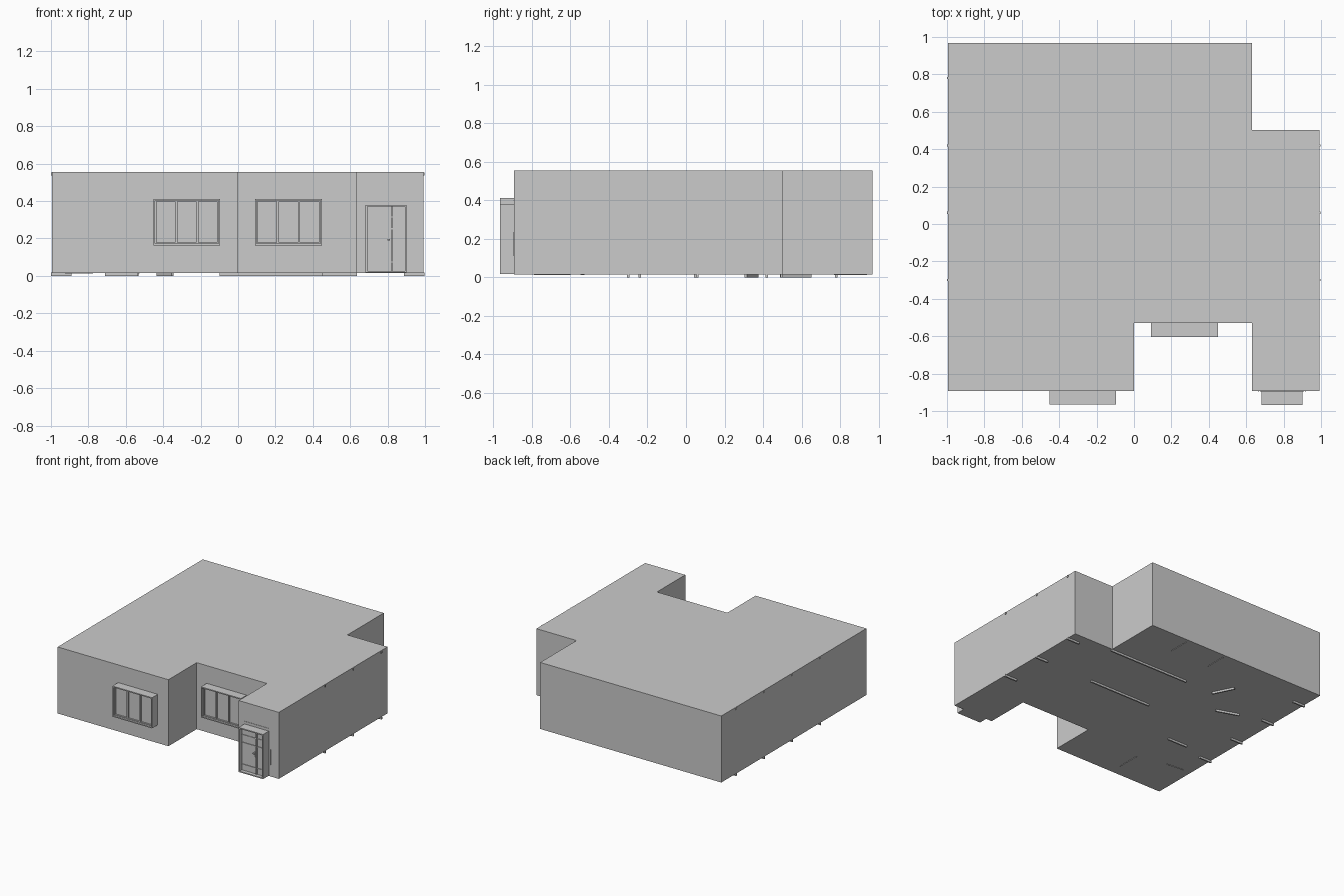
import bpy
import bmesh
from math import atan2, hypot
from mathutils import Vector

if "Cube" in bpy.data.objects:
    bpy.data.objects.remove(bpy.data.objects["Cube"])


def box(name, x0, x1, y0, y1, z0, z1, turn=0.0):
    """Box between limits, optionally turned about its vertical centre line."""
    bm = bmesh.new()
    bmesh.ops.create_cube(bm, size=1)
    bmesh.ops.scale(bm, vec=Vector((x1 - x0, y1 - y0, z1 - z0)), verts=bm.verts)
    me = bpy.data.meshes.new(name)
    bm.to_mesh(me)
    bm.free()
    ob = bpy.data.objects.new(name, me)
    ob.location = ((x0 + x1) / 2, (y0 + y1) / 2, (z0 + z1) / 2)
    ob.rotation_euler.z = turn
    bpy.context.collection.objects.link(ob)
    return ob


def prism(name, outline, z0, z1):
    """Vertical extrusion of a floor outline."""
    bm = bmesh.new()
    face = bm.faces.new([bm.verts.new((x, y, z0)) for x, y in outline])
    new = bmesh.ops.extrude_face_region(bm, geom=[face])["geom"]
    bmesh.ops.translate(bm, vec=(0, 0, z1 - z0),
                        verts=[v for v in new if isinstance(v, bmesh.types.BMVert)])
    bmesh.ops.recalc_face_normals(bm, faces=bm.faces)
    me = bpy.data.meshes.new(name)
    bm.to_mesh(me)
    bm.free()
    bpy.context.collection.objects.link(bpy.data.objects.new(name, me))


def frame(name, x0, x1, y0, y1, z0, z1, t):
    """Four bars around an opening."""
    box(name + "_left", x0, x0 + t, y0, y1, z0, z1)
    box(name + "_right", x1 - t, x1, y0, y1, z0, z1)
    box(name + "_top", x0 + t, x1 - t, y0, y1, z1 - t, z1)
    box(name + "_bottom", x0 + t, x1 - t, y0, y1, z0, z0 + t)


def window(name, x0, x1, wall):
    """Projecting three-panel window on a front wall."""
    front, z0, z1 = wall - 0.073, 0.163, 0.412
    frame(name + "_frame", x0, x1, front, wall + 0.005, z0, z1, 0.009)
    box(name + "_glass", x0 + 0.009, x1 - 0.009, front + 0.028, wall + 0.005,
        z0 + 0.009, z1 - 0.009)
    w = (x1 - x0 - 0.018) / 3
    for i in range(3):
        a = x0 + 0.009 + i * w
        frame(f"{name}_sash_{i}", a, a + w, front + 0.016, front + 0.03,
              z0 + 0.009, z1 - 0.009, 0.006)


def strip(name, ax, ay, bx, by, z0=0.0, z1=0.018, width=0.012):
    """Wall foot or door foot running between two plan points."""
    length, mx, my = hypot(bx - ax, by - ay), (ax + bx) / 2, (ay + by) / 2
    box(name, mx - length / 2, mx + length / 2, my - width / 2, my + width / 2,
        z0, z1, atan2(by - ay, bx - ax))


# Building shell with its front court and rear corner notch
prism("building_shell",
      [(-0.995, -0.893), (0, -0.893), (0, -0.53), (0.632, -0.53),
       (0.632, -0.893), (0.992, -0.893), (0.992, 0.502), (0.632, 0.502),
       (0.632, 0.968), (-0.995, 0.968)], 0.016, 0.556)

# Front windows
window("left_window", -0.452, -0.096, -0.893)
window("court_window", 0.09, 0.449, -0.53)

# Entrance: projecting frame, recessed leaf, rails, handle
frame("door_frame", 0.683, 0.902, -0.967, -0.888, 0.018, 0.38, 0.009)
box("door_leaf", 0.692, 0.893, -0.938, -0.888, 0.027, 0.371)
box("door_mullion", 0.822, 0.83, -0.948, -0.936, 0.027, 0.371)
for i, z in enumerate((0.075, 0.252, 0.315)):
    box(f"door_rail_{i}", 0.692, 0.893, -0.943, -0.936, z - 0.003, z + 0.003)
box("handle_plate", 0.807, 0.814, -0.944, -0.936, 0.165, 0.205)
box("handle_lever", 0.798, 0.814, -0.956, -0.944, 0.19, 0.196)

# Slim trim showing on the wall around the door
for i, (x, z0, z1) in enumerate(((0.665, 0.2, 0.33), (0.665, 0.06, 0.14),
                                 (0.917, 0.11, 0.235))):
    box(f"wall_trim_{i}", x - 0.003, x + 0.003, -0.896, -0.89, z0, z1)
box("door_head_trim", 0.675, 0.91, -0.896, -0.89, 0.399, 0.403)

# Wall and door feet under the floor
feet = [(0.635, 0.496, -0.09, 0.496), (0.455, 0.048, -0.1, 0.048),
        (-0.35, 0.49, -0.43, 0.65), (-0.535, 0.31, -0.71, 0.37),
        (-0.535, -0.24, -0.71, -0.24)]
for i, f in enumerate(feet):
    strip(f"wall_foot_{i}", *f)
thin = [(0.28, 0.77, 0.28, 0.94), (-0.075, 0.77, -0.075, 0.94),
        (-0.53, -0.79, -0.53, -0.6), (-0.775, -0.545, -0.925, -0.53)]
for i, f in enumerate(thin):
    strip(f"door_foot_{i}", *f, z0=0.012, width=0.005)

# Beam ends along the two sides, at floor and roof
for side, edge, rows in (("left", -1.0, (-0.3, 0.06, 0.42, 0.78)),
                         ("right", 0.998, (-0.3, 0.06, 0.42))):
    inner = edge * 0.89
    for i, y in enumerate(rows):
        strip(f"{side}_floor_beam_{i}", inner, y, edge, y)
        strip(f"{side}_roof_beam_{i}", inner, y, edge, y, z0=0.537, z1=0.554)
